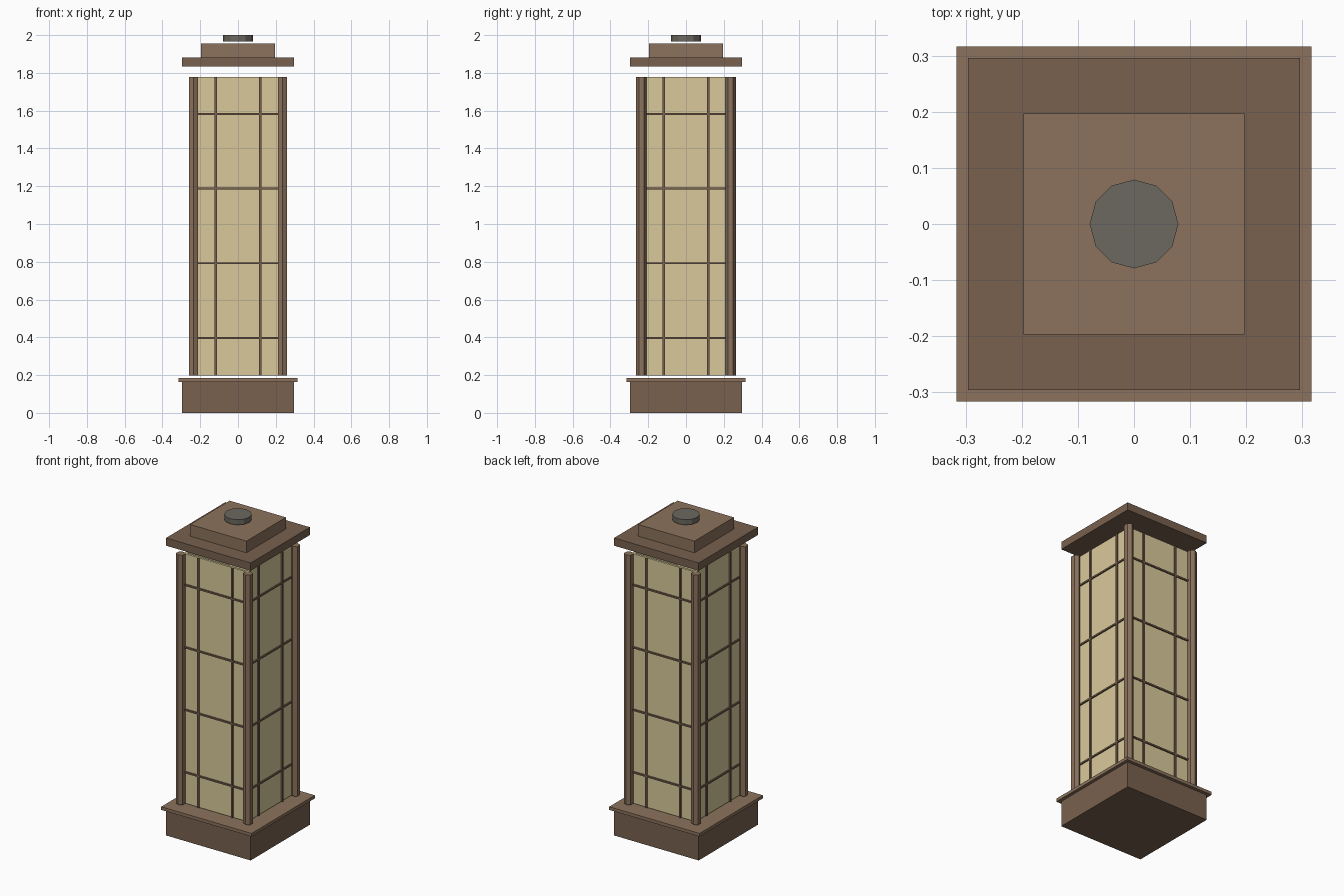
import bpy, math
from mathutils import Matrix

if "Cube" in bpy.data.objects:
    bpy.data.objects.remove(bpy.data.objects["Cube"])


def material(name, rgb):
    m = bpy.data.materials.new(name)
    m.diffuse_color = (*rgb, 1)
    m.use_nodes = True
    m.node_tree.nodes["Principled BSDF"].inputs["Base Color"].default_value = m.diffuse_color
    return m


DARK = material("dark_wood", (0.188, 0.120, 0.076))
LIGHT = material("light_wood", (0.262, 0.171, 0.109))
PAPER = material("paper", (0.694, 0.584, 0.328))
METAL = material("metal", (0.150, 0.138, 0.119))


def box(name, center, size, mat, turn=0):
    """Box placed on the front side, then turned about the z axis."""
    bpy.ops.mesh.primitive_cube_add(size=1)
    ob = bpy.context.object
    ob.name = name
    ob.data.transform(Matrix.Rotation(turn, 4, 'Z') @ Matrix.Translation(center)
                      @ Matrix.Diagonal((*size, 1)))
    ob.data.materials.append(mat)
    return ob


def tier(name, half, z0, z1, mat):
    return box(name, (0, 0, (z0 + z1) / 2), (2 * half, 2 * half, z1 - z0), mat)


def prism(name, sides, r, x, y, z0, z1, mat):
    bpy.ops.mesh.primitive_cylinder_add(vertices=sides, radius=r, depth=z1 - z0,
                                        location=(x, y, (z0 + z1) / 2))
    ob = bpy.context.object
    ob.name = name
    ob.data.materials.append(mat)
    return ob


# Plinth and its lip
tier("base", 0.296, 0.0, 0.164, DARK)
tier("base_lip", 0.316, 0.164, 0.184, LIGHT)

# Stepped roof and floating cap
tier("roof", 0.296, 1.833, 1.882, DARK)
tier("roof_upper", 0.197, 1.882, 1.956, LIGHT)
prism("cap", 12, 0.079, 0, 0, 1.967, 2.0, METAL)

# Hexagonal corner posts
Z0, Z1 = 0.198, 1.777
for sx in (-1, 1):
    for sy in (-1, 1):
        prism("corner_post", 6, 0.028, 0.236 * sx, 0.236 * sy, Z0, Z1, LIGHT)

# Paper panel with lattice on each side
for i, side in enumerate(("front", "right", "back", "left")):
    turn = i * math.pi / 2
    box(side + "_panel", (0, -0.217, (Z0 + Z1) / 2), (0.434, 0.014, Z1 - Z0), PAPER, turn)
    for x in (-0.118, 0.118):
        box(side + "_vertical_slat", (x, -0.226, (Z0 + Z1) / 2),
            (0.012, 0.012, Z1 - Z0), DARK, turn)
    for k in range(1, 5):
        box(side + "_horizontal_slat", (0, -0.226, 0.395 * k + 0.002),
            (0.434, 0.012, 0.010), DARK, turn)
